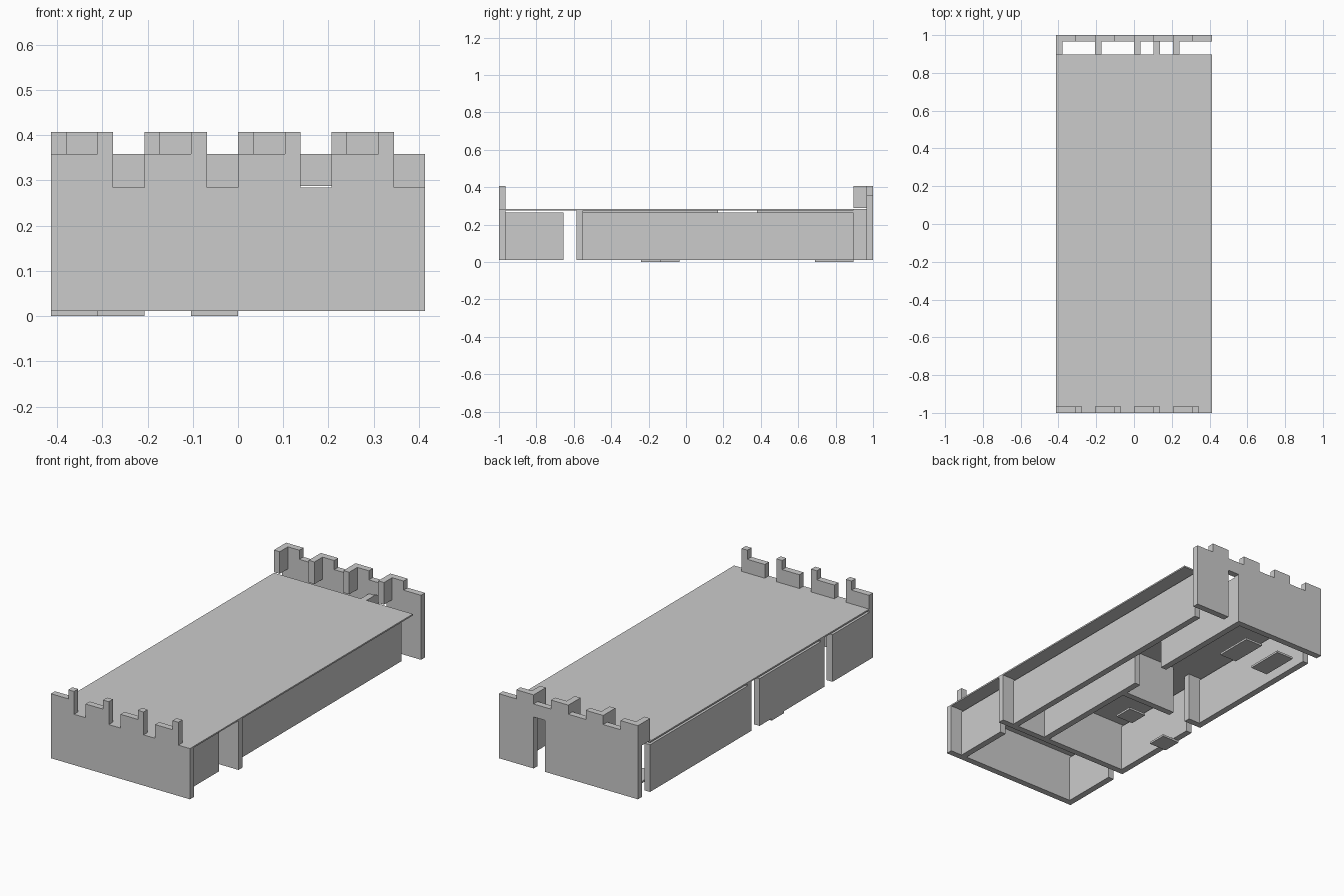
import bpy

if "Cube" in bpy.data.objects:
    bpy.data.objects.remove(bpy.data.objects["Cube"])

U = 2 / 58                    # plan grid: 24 cells wide, 58 cells deep
BASE, LOW, PLATE, ROOF = 0.011, 0.265, 0.276, 0.284
STEP, TOP, LINTEL = 0.358, 0.407, 0.288


def px(i):
    return (i - 12) * U


def py(j):
    return j * U - 1


def block(name, i0, i1, j0, j1, z0, z1):
    """Box given by plan grid cells and heights."""
    x0, x1, y0, y1 = px(i0), px(i1), py(j0), py(j1)
    v = [(x, y, z) for z in (z0, z1)
         for x, y in ((x0, y0), (x1, y0), (x1, y1), (x0, y1))]
    f = [(3, 2, 1, 0), (4, 5, 6, 7), (0, 1, 5, 4),
         (1, 2, 6, 5), (2, 3, 7, 6), (3, 0, 4, 7)]
    return mesh(name, v, f)


def profile_wall(name, outline, j0, j1):
    """Wall in the xz plane from an outline of (cell, z), between two depths."""
    n = len(outline)
    v = [(px(i), py(j), z) for j in (j0, j1) for i, z in outline]
    f = [tuple(range(n)), tuple(range(2 * n - 1, n - 1, -1))]
    f += [(k, k + n, (k + 1) % n + n, (k + 1) % n) for k in range(n)]
    return mesh(name, v, f)


def mesh(name, v, f):
    me = bpy.data.meshes.new(name)
    me.from_pydata(v, [], f)
    me.update()
    ob = bpy.data.objects.new(name, me)
    bpy.context.collection.objects.link(ob)
    return ob


# Front wall with stepped battlements (outline runs right to left on top)
front = [(0, BASE), (24, BASE), (24, ROOF)]
for i in (18, 12, 6, 0):
    front += [(i + 4, ROOF), (i + 4, TOP), (i + 3, TOP), (i + 3, STEP), (i, STEP)]
    if i:
        front.append((i, ROOF))
profile_wall("front_wall", front, 0, 1)

# Back wall with a doorway and raised merlons
back = [(0, BASE), (16, BASE), (16, LINTEL), (18, LINTEL), (18, BASE),
        (24, BASE), (24, STEP)]
for i in (18, 12, 6, 0):
    back += [(i + 3, STEP), (i + 3, TOP), (i, TOP)]
    if i:
        back.append((i, STEP))
profile_wall("back_wall", back, 57, 58)

# Merlon returns projecting inward from the back wall
for i in (0, 6, 12, 18):
    block("merlon_return", i, i + 1, 55, 57, LINTEL, TOP)

# Thin roof plate
block("roof_plate", 0, 24, 1, 55, PLATE, ROOF)

# Left outer wall in three lengths, right outer wall set in under the roof
for j0, j1 in ((1, 10), (12, 28), (30, 55)):
    block("left_wall", 0, 1, j0, j1, BASE, LOW)
for j0, j1 in ((1, 10), (13, 55)):
    block("right_wall", 21, 22, j0, j1, BASE, LOW)

# Cross walls
block("front_cross_wall", 0, 24, 12, 13, BASE, PLATE)
block("middle_cross_wall", 6, 15, 30, 31, BASE, PLATE)
block("middle_cross_stub", 0, 3, 30, 31, BASE, PLATE)

# Corridor wall with a doorway
block("corridor_wall_front", 15, 16, 13, 34, BASE, PLATE)
block("corridor_wall_back", 15, 16, 40, 55, BASE, PLATE)
block("corridor_wall_end", 15, 16, 55, 57, BASE, ROOF)

# Thin floor pads
for i, j0, j1 in ((0, 22, 25), (9, 25, 28), (3, 49, 55), (9, 49, 55)):
    block("floor_pad", i, i + 3, j0, j1, 0, BASE)
